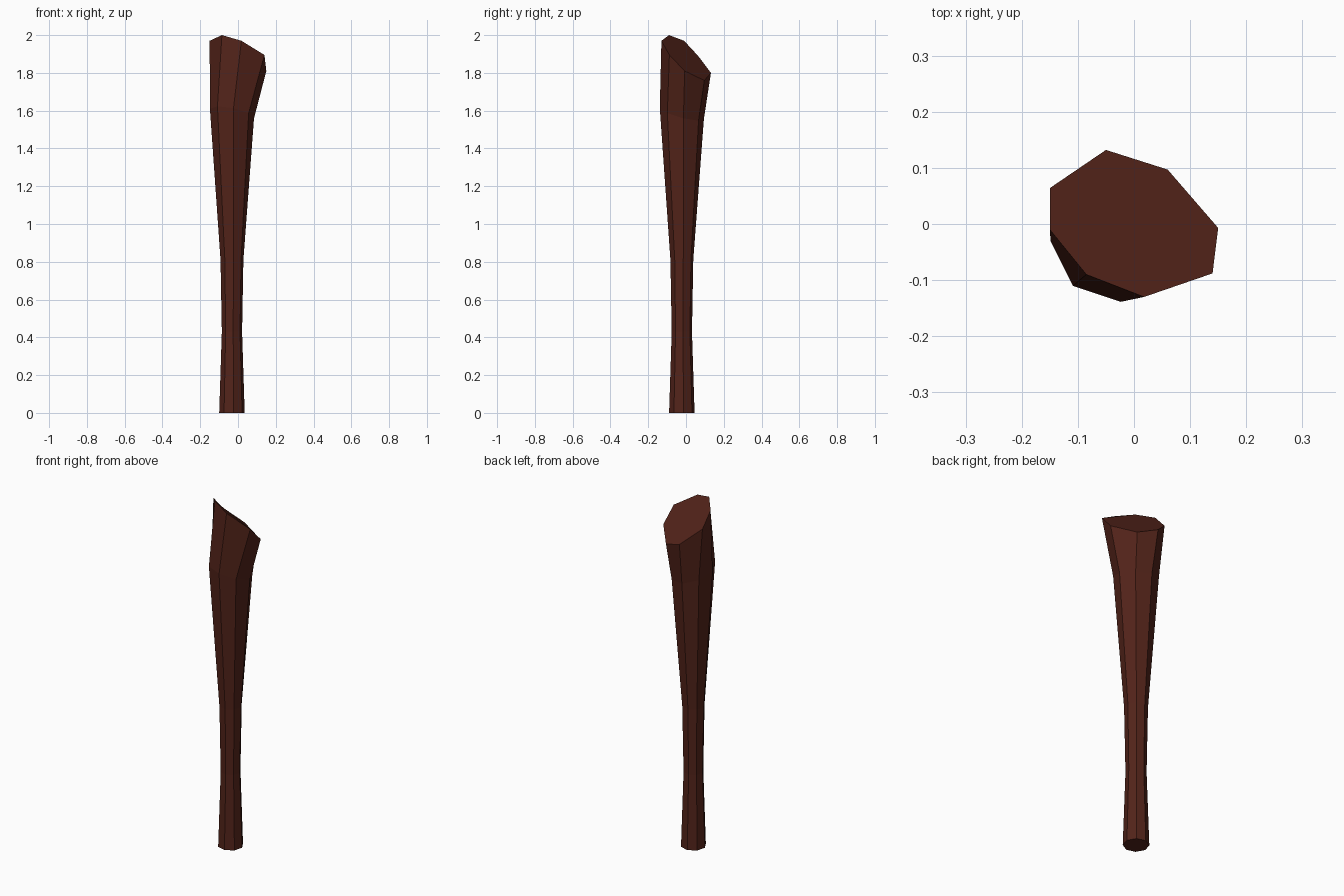
import bpy, bmesh, math

if "Cube" in bpy.data.objects:
    bpy.data.objects.remove(bpy.data.objects["Cube"])

CX, CY = -0.032, -0.022

bm = bmesh.new()


def ring(z, radius, start, tilt=(0, 0)):
    """Eight-sided cross-section, optionally tilted along x and y."""
    verts = []
    for k in range(8):
        a = math.radians(start + 45 * k)
        dx, dy = radius * math.cos(a), radius * math.sin(a)
        verts.append(bm.verts.new((CX + dx, CY + dy, z + tilt[0] * dx + tilt[1] * dy)))
    return verts


# Handle and swelling head
rings = [
    ring(0.0, 0.068, 187),
    ring(0.43, 0.054, 187),
    ring(0.81, 0.061, 187),
    ring(1.585, 0.117, 184, (-0.20, -0.26)),
]

# Slanted, uneven top outline
top = [(-0.15, -0.01, 1.97), (-0.085, -0.09, 2.0), (0.018, -0.13, 1.97),
       (0.14, -0.088, 1.895), (0.15, -0.007, 1.81), (0.06, 0.097, 1.76),
       (-0.05, 0.132, 1.80), (-0.15, 0.064, 1.89)]
rings.append([bm.verts.new(p) for p in top])

# Side faces and end caps
for low, high in zip(rings, rings[1:]):
    for i in range(8):
        j = (i + 1) % 8
        bm.faces.new((low[i], low[j], high[j], high[i]))
bm.faces.new(rings[0][::-1])
bm.faces.new(rings[-1])
bmesh.ops.recalc_face_normals(bm, faces=bm.faces)

mesh = bpy.data.meshes.new("club")
bm.to_mesh(mesh)
bm.free()
club = bpy.data.objects.new("club", mesh)
bpy.context.collection.objects.link(club)

# Dark reddish wood
wood = bpy.data.materials.new("dark_wood")
wood.diffuse_color = (0.085, 0.017, 0.01, 1)
wood.use_nodes = True
wood.node_tree.nodes["Principled BSDF"].inputs["Base Color"].default_value = wood.diffuse_color
mesh.materials.append(wood)
